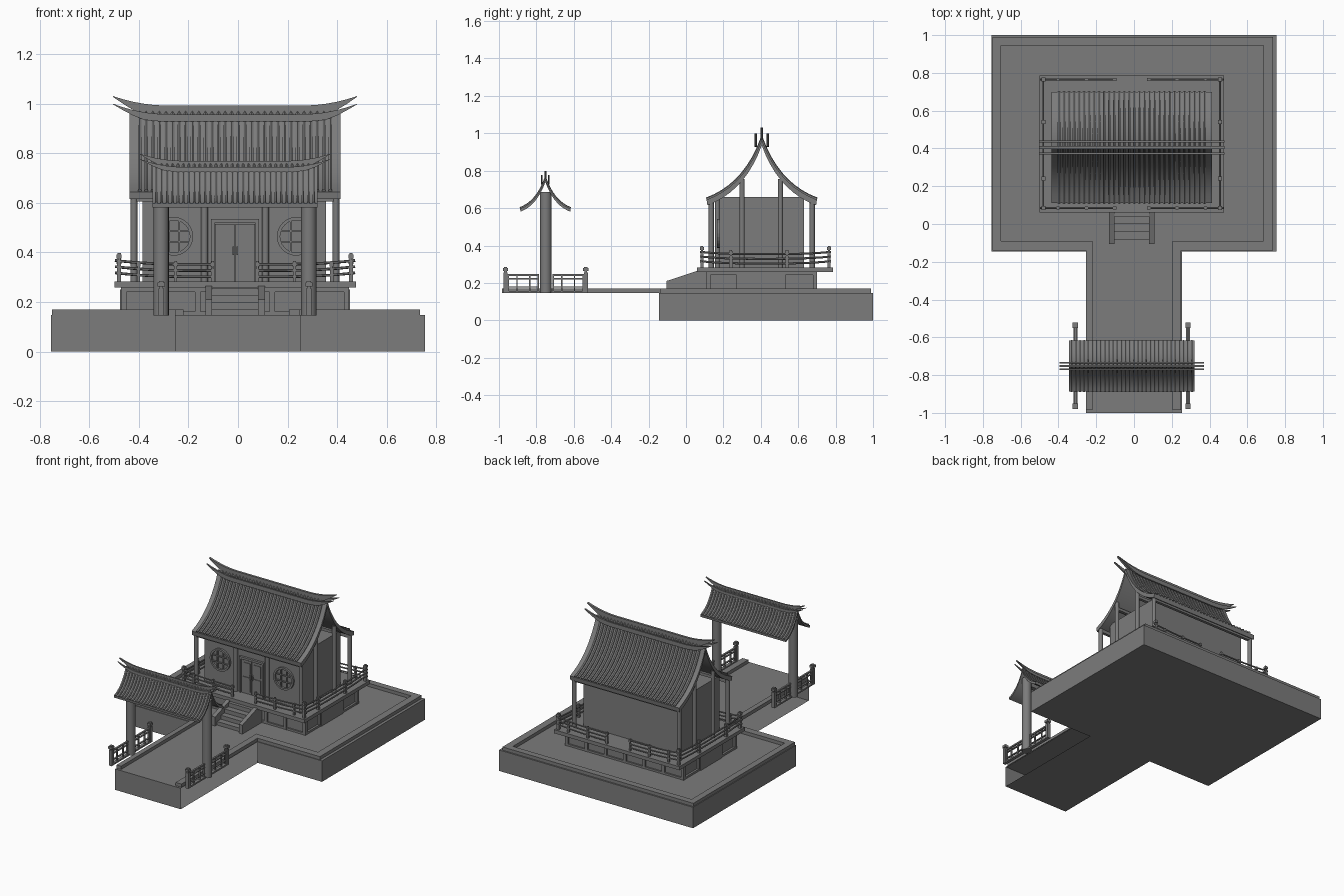
import bpy, bmesh, math
from mathutils import Vector

old = bpy.data.objects.get("Cube")
if old:
    bpy.data.objects.remove(old, do_unlink=True)

stone = bpy.data.materials.new("plain_grey")
stone.use_nodes = True
GREY = (0.2, 0.2, 0.2, 1)
stone.diffuse_color = GREY
stone.node_tree.nodes["Principled BSDF"].inputs["Base Color"].default_value = GREY

CX = -0.012            # centre line of house and gate
SIDES = (-1, 1)


def finish(name, bm, smooth=False):
    bmesh.ops.recalc_face_normals(bm, faces=bm.faces)
    mesh = bpy.data.meshes.new(name)
    bm.to_mesh(mesh)
    bm.free()
    mesh.materials.append(stone)
    ob = bpy.data.objects.new(name, mesh)
    bpy.context.collection.objects.link(ob)
    if smooth:
        bpy.ops.object.select_all(action='DESELECT')
        ob.select_set(True)
        bpy.context.view_layer.objects.active = ob
        bpy.ops.object.shade_smooth_by_angle(angle=math.radians(40))
    return ob


def add_box(bm, x, y, z):
    """Box from (low, high) pairs."""
    vs = bmesh.ops.create_cube(bm, size=1)["verts"]
    for v in vs:
        v.co = [lo + (c + 0.5) * (hi - lo) for c, (lo, hi) in zip(v.co, (x, y, z))]


def boxes(name, items):
    bm = bmesh.new()
    for item in items:
        add_box(bm, *item)
    return finish(name, bm)


def mid(c, w):
    return (c - w / 2, c + w / 2)


def add_prism(bm, pts, axis, lo, hi):
    """Extrude a 2D outline along an axis (0 = x with y,z points; 1 = y; 2 = z)."""
    def place(p, d):
        co = list(p)
        co.insert(axis, d)
        return bm.verts.new(co)
    a, b = ([place(p, d) for p in pts] for d in (lo, hi))
    n = len(pts)
    caps = [bm.faces.new(a), bm.faces.new(b)]
    for i in range(n):
        bm.faces.new((a[i], a[(i + 1) % n], b[(i + 1) % n], b[i]))
    return caps


def tube(bm, path, r, seg=6):
    """Round bar along a list of points."""
    rings = []
    pts = [Vector(p) for p in path]
    for i, p in enumerate(pts):
        t = (pts[min(i + 1, len(pts) - 1)] - pts[max(i - 1, 0)]).normalized()
        u = t.cross((1, 0, 0) if abs(t.x) < 0.8 else (0, 1, 0)).normalized()
        w = t.cross(u)
        rings.append([bm.verts.new(p + r * (u * math.cos(k * math.tau / seg) + w * math.sin(k * math.tau / seg)))
                      for k in range(seg)])
    for a, b in zip(rings, rings[1:]):
        for k in range(seg):
            bm.faces.new((a[k], a[(k + 1) % seg], b[(k + 1) % seg], b[k]))
    bm.faces.new(rings[0])
    bm.faces.new(rings[-1])


def columns(name, spots, r, z0):
    bm = bmesh.new()
    for x, y, top in spots:
        tube(bm, [(x, y, z0), (x, y, top)], r, 16)
    return finish(name, bm, True)


# Ground: T-shaped block, open along both sides of the walkway
bm = bmesh.new()
right = [(0.255, -1), (0.255, -0.145), (0.755, -0.145), (0.755, 1)]
add_prism(bm, right + [(-x, y) for x, y in reversed(right)], 2, 0, 0.147)
bmesh.ops.recalc_face_normals(bm, faces=bm.faces)
open_sides = [f for f in bm.faces if abs(f.normal.x) > 0.9 and abs(f.calc_center_median().x) < 0.3]
bmesh.ops.delete(bm, geom=open_sides, context='FACES_ONLY')
finish("ground_block", bm)

RIM = (0.145, 0.17)
rim = [((-0.75, 0.735), (0.945, 0.99), RIM)]
for lo, hi in ((-0.75, -0.705), (0.685, 0.735)):
    rim.append(((lo, hi), (-0.14, 0.99), RIM))
for lo, hi in ((-0.75, -0.22), (0.205, 0.735)):
    rim.append(((lo, hi), (-0.14, -0.09), RIM))
for lo, hi in ((-0.255, -0.22), (0.205, 0.25)):
    rim.append(((lo, hi), (-0.985, -0.12), RIM))
boxes("ground_rim", rim)

# House platform: panelled plinth under a wider slab
boxes("platform_plinth", [(mid(CX, 0.89), (0.12, 0.69), (0.145, 0.262))])
boxes("platform_slab", [(mid(CX, 0.975), (0.06, 0.787), (0.258, 0.283))])
frame = []
for z in (0.152, 0.25):
    frame.append((mid(CX, 0.92), (0.11, 0.70), mid(z, 0.018)))
for i in range(7):
    x = CX - 0.45 + i * 0.15
    for y in (0.115, 0.695):
        frame.append((mid(x, 0.022), mid(y, 0.012), (0.145, 0.258)))
for s in SIDES:
    for y in (0.12, 0.28, 0.52, 0.69):
        frame.append((mid(CX + s * 0.453, 0.016), mid(y, 0.022), (0.145, 0.258)))
    frame.append((mid(CX + s * 0.455, 0.02), (0.28, 0.52), (0.145, 0.25)))
boxes("platform_frame", frame)

# Stairs with sloped cheeks
boxes("stair_steps", [(mid(CX, 0.19), (-0.085 + i * 0.042, 0.12), (0.145, 0.172 + i * 0.028)) for i in range(4)])
bm = bmesh.new()
for s in SIDES:
    x = CX + s * 0.106
    add_prism(bm, [(-0.105, 0.145), (-0.105, 0.21), (0.06, 0.265), (0.11, 0.265), (0.11, 0.145)], 0, x - 0.014, x + 0.014)
finish("stair_cheeks", bm)

# House body and posts
boxes("house_walls", [(mid(CX - 0.003, 0.74), (0.18, 0.63), (0.28, 0.66))])
spots = [(CX + s * 0.408, y, top) for s in SIDES for y, top in
         ((0.135, 0.645), (0.30, 0.755), (0.505, 0.755), (0.675, 0.645))]
spots += [(CX + s * 0.123, 0.168, 0.655) for s in SIDES]
columns("house_posts", spots, 0.014, 0.28)

# Double door: frame, leaves, panels and handles
door = [(mid(CX + s * 0.089, 0.014), (0.164, 0.185), (0.283, 0.535)) for s in SIDES]
door.append((mid(CX, 0.192), (0.164, 0.185), (0.52, 0.535)))
for s in SIDES:
    door.append((mid(CX + s * 0.041, 0.078), (0.172, 0.185), (0.283, 0.515)))
    for z in ((0.30, 0.40), (0.415, 0.50)):
        door.append((mid(CX + s * 0.041, 0.056), (0.168, 0.175), z))
    door.append((mid(CX + s * 0.008, 0.006), (0.16, 0.175), (0.39, 0.425)))
boxes("house_door", door)

# Round lattice windows
bm = bmesh.new()
for s in SIDES:
    x, z, r = CX + s * 0.247, 0.465, 0.078
    loop = [(math.cos(k * math.tau / 24), math.sin(k * math.tau / 24)) for k in range(24)]
    for k in range(24):
        (c0, s0), (c1, s1) = loop[k], loop[(k + 1) % 24]
        quad = [(x + q * c, z + q * d) for q, c, d in ((r, c0, s0), (r, c1, s1), (r - 0.013, c1, s1), (r - 0.013, c0, s0))]
        add_prism(bm, quad, 1, 0.166, 0.182)
    for o in (-0.022, 0.022):
        add_box(bm, mid(x + o, 0.007), (0.17, 0.182), mid(z, 0.126))
        add_box(bm, mid(x, 0.126), (0.17, 0.182), mid(z + o, 0.007))
finish("round_windows", bm)


# Sagging tiled roof with ribs and curled ridges
def smooth_curve(pts, n):
    """Quadratic curve through eave, control and peak points."""
    a, b, c = (Vector(p) for p in pts)
    return [a * (1 - t) ** 2 + b * 2 * t * (1 - t) + c * t * t for t in (i / n for i in range(n + 1))]


def roof(name, cy, pts, half, thick, rib_half, ribs, rib_r, ridges):
    top = smooth_curve(pts, 9)
    bm = bmesh.new()
    outline = [(cy - d, z) for d, z in top] + [(cy + d, z) for d, z in reversed(top[:-1])]
    outline += [(cy + d * 0.985, z - thick) for d, z in top] + [(cy - d * 0.985, z - thick) for d, z in reversed(top[:-1])]
    add_prism(bm, outline, 0, CX - half, CX + half)
    finish(name + "_slab", bm, True)
    bm = bmesh.new()
    for s in SIDES:
        for i in range(ribs):
            x = CX - rib_half + 2 * rib_half * i / (ribs - 1)
            tube(bm, [(x, cy + s * d, z + rib_r * 0.4) for d, z in top], rib_r)
    finish(name + "_tiles", bm, True)
    bm = bmesh.new()
    for dy, z, span, height, lift, width in ridges:
        n = 24
        u = [-1 + 2 * i / n for i in range(n + 1)]
        rise = [lift * max(0, (abs(v) - 0.55) / 0.45) ** 2 for v in u]
        upper = [(CX + span * v, z + q) for v, q in zip(u, rise)]
        lower = [(CX + span * v, z + q - height * min(1, 4 * (1 - abs(v)) + 0.08))
                 for v, q in zip(u, rise)]
        add_prism(bm, upper + lower[::-1], 1, cy + dy - width / 2, cy + dy + width / 2)
    finish(name + "_ridges", bm)


roof("house_roof", 0.405, [(0.295, 0.645), (0.09, 0.72), (0, 0.965)], 0.425, 0.03, 0.385, 30, 0.0085,
     [(0, 0.993, 0.492, 0.045, 0.038, 0.016), (-0.032, 0.958, 0.492, 0.03, 0.042, 0.012),
      (0.032, 0.958, 0.492, 0.03, 0.042, 0.012)])
roof("gate_roof", -0.752, [(0.135, 0.597), (0.045, 0.63), (0, 0.755)], 0.333, 0.016, 0.318, 30, 0.006,
     [(0, 0.77, 0.383, 0.03, 0.028, 0.01), (-0.018, 0.745, 0.383, 0.02, 0.032, 0.008),
      (0.018, 0.745, 0.383, 0.02, 0.032, 0.008)])

# Eave beams of the house, crossbeam of the gate
boxes("roof_beams", [(mid(CX, 0.83), mid(y, 0.02), (0.605, 0.63)) for y in (0.135, 0.675)]
      + [(mid(CX, 0.83), mid(y, 0.02), (0.70, 0.72)) for y in (0.30, 0.505)])
boxes("gate_beam", [(mid(CX, 0.6), mid(-0.75, 0.03), (0.635, 0.675))])
columns("gate_pillars", [(CX + s * 0.298, -0.75, 0.685) for s in SIDES], 0.031, 0.145)


# Posts with caps, shared by both fences
def add_post(bm, x, y, z0, z1, w):
    add_box(bm, mid(x, w), mid(y, w), (z0, z1 - 0.03))
    add_box(bm, mid(x, w * 0.6), mid(y, w * 0.6), (z1 - 0.03, z1 - 0.022))
    add_box(bm, mid(x, w * 1.25), mid(y, w * 1.25), (z1 - 0.022, z1 - 0.006))
    add_box(bm, mid(x, w * 0.8), mid(y, w * 0.8), (z1 - 0.006, z1))


# Lattice fences beside the gate
bm = bmesh.new()
for s in SIDES:
    x = CX + s * 0.298
    add_box(bm, mid(x, 0.022), (-0.97, -0.53), (0.145, 0.156))
    for t in SIDES:
        add_post(bm, x, -0.75 + t * 0.215, 0.145, 0.285, 0.023)
        y0, y1 = sorted((-0.75 + t * 0.035, -0.75 + t * 0.205))
        for z, w in ((0.243, 0.01), (0.222, 0.006), (0.178, 0.006)):
            add_box(bm, mid(x, 0.012), (y0, y1), mid(z, w))
        for f in (0.03, 0.3, 0.7, 0.97):
            add_box(bm, mid(x, 0.01), mid(y0 + f * (y1 - y0), 0.007), (0.15, 0.243))
finish("gate_fences", bm)

# Platform railing, rails lifting toward the corners
X, Y0, Y1 = 0.468, 0.085, 0.765
bm = bmesh.new()
rails = bmesh.new()
for s in SIDES:
    for y in (Y0, 0.24, 0.54, Y1):
        add_post(bm, CX + s * X, y, 0.28, 0.398 if y in (Y0, Y1) else 0.375, 0.017)
    for y in (Y0, Y1):
        for x in (0.39, 0.24, 0.09):
            add_post(bm, CX + s * x, y, 0.28, 0.365, 0.013)
    for z in (0.308, 0.333, 0.358):
        for y in (Y0, Y1):
            tube(rails, [(CX + s * (0.085 + 0.40 * t), y, z - 0.006 + 0.016 * t ** 3)
                         for t in (i / 8 for i in range(9))], 0.0055)
        tube(rails, [(CX + s * X, 0.425 + 0.35 * t, z - 0.004 + 0.012 * abs(t) ** 3)
                     for t in (i / 6 - 1 for i in range(13))], 0.0055)
finish("railing_posts", bm)
finish("railing_rails", rails, True)
